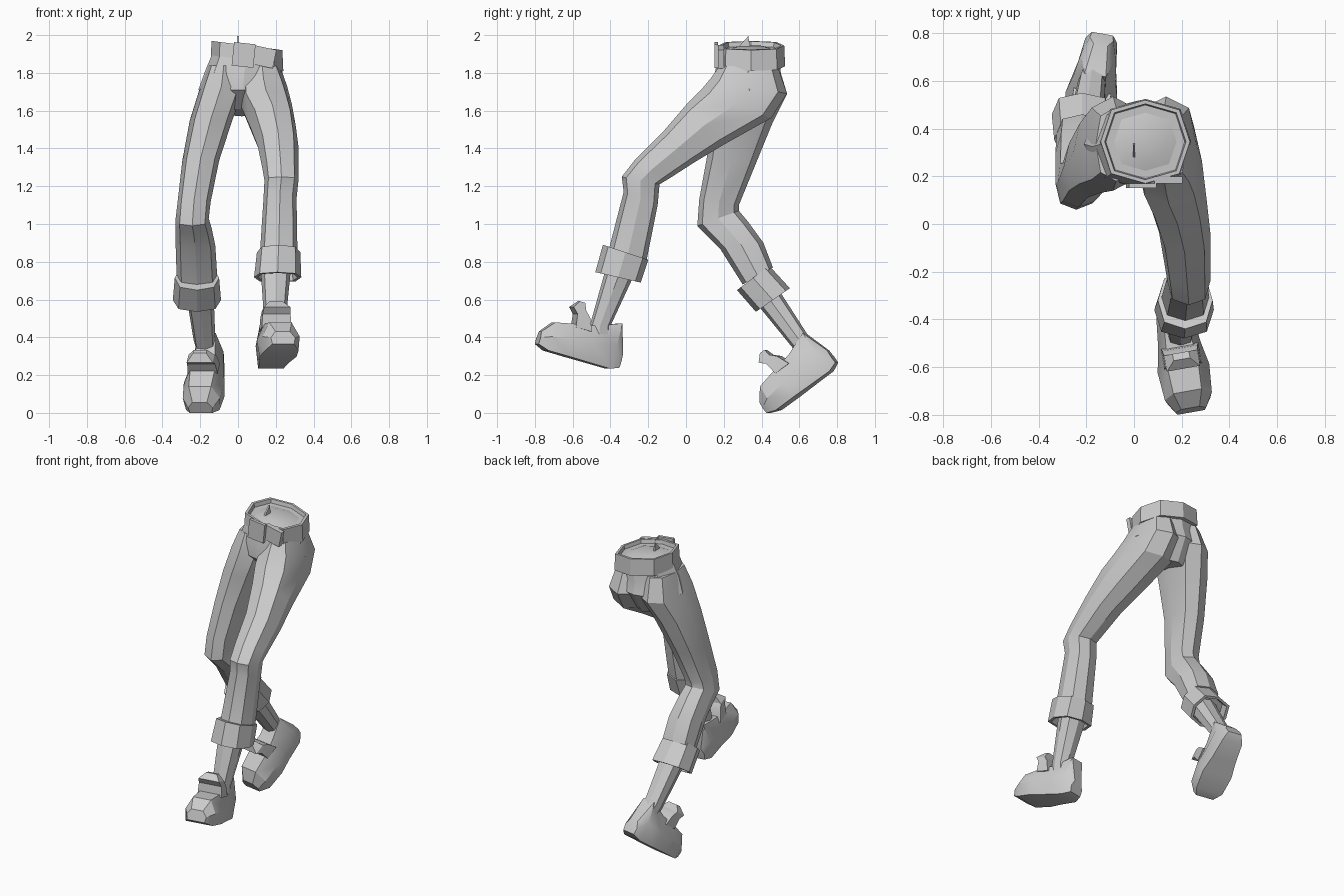
import bpy
import bmesh
import math
from mathutils import Matrix, Vector

cube = bpy.data.objects.get("Cube")
if cube:
    bpy.data.objects.remove(cube, do_unlink=True)

# One flat grey for the whole model
grey = bpy.data.materials.new("plain grey")
grey.use_nodes = True
grey.diffuse_color = (0.6, 0.6, 0.6, 1)
grey.node_tree.nodes["Principled BSDF"].inputs["Base Color"].default_value = (0.6, 0.6, 0.6, 1)


def finish(name, bm, angle=25):
    """Turn a bmesh into a named, shaded object."""
    bmesh.ops.recalc_face_normals(bm, faces=bm.faces)
    mesh = bpy.data.meshes.new(name)
    bm.to_mesh(mesh)
    bm.free()
    mesh.materials.append(grey)
    obj = bpy.data.objects.new(name, mesh)
    bpy.context.collection.objects.link(obj)
    bpy.ops.object.select_all(action='DESELECT')
    obj.select_set(True)
    bpy.context.view_layer.objects.active = obj
    bpy.ops.object.shade_smooth_by_angle(angle=math.radians(angle))
    return obj


def loft(name, rings, angle=25):
    """Skin a list of equal point rings and cap both ends."""
    bm = bmesh.new()
    loops = [[bm.verts.new(p) for p in ring] for ring in rings]
    count = len(loops[0])
    for low, high in zip(loops, loops[1:]):
        for i in range(count):
            j = (i + 1) % count
            bm.faces.new((low[i], low[j], high[j], high[i]))
    bm.faces.new(loops[0])
    bm.faces.new(loops[-1])
    return finish(name, bm, angle)


def ring(section, tilt=0, sides=8):
    """Ring through a front point (y, z), a back point (y, z) and two x limits."""
    fy, fz, by, bz, x_min, x_max = section
    centre = Vector(((x_min + x_max) / 2, (fy + by) / 2, (fz + bz) / 2))
    across = Vector(((x_max - x_min) / 2, 0, -tilt * (x_max - x_min) / 2))
    forward = Vector((0, (fy - by) / 2, (fz - bz) / 2))
    points = []
    for i in range(sides):
        a = math.tau * i / sides
        c, s = math.cos(a), math.sin(a)
        boxy = 1.08 if i % 2 else 1
        points.append(centre + (across * c + forward * s) * boxy)
    return points


def scaled(points, factor, shift=Vector()):
    """Copy of a ring, scaled about its centre and moved."""
    centre = sum(points, Vector()) / len(points)
    return [centre + (p - centre) * factor + shift for p in points]


def limb(name, sections):
    return loft(name, [ring(s) for s in sections])


def cuff(name, top, bottom):
    """Rolled trouser hem: a band with a recessed underside."""
    t, b = ring(top), ring(bottom)
    up = (sum(t, Vector()) - sum(b, Vector())) / len(t)
    return loft(name, [scaled(t, 0.8), t, b, scaled(b, 0.85), scaled(b, 0.8, up * 0.3)])


def shoe(side, origin, pitch, yaw):
    """Chunky shoe from heel to toe, plus its upright tongue."""
    place = (Matrix.Translation(origin) @ Matrix.Rotation(math.radians(yaw), 4, 'Z')
             @ Matrix.Rotation(math.radians(pitch), 4, 'X'))
    # distance from heel, bottom, top, half width
    stations = [(0, .02, .1, .05), (.05, 0, .25, .075), (.18, 0, .2, .09),
                (.28, 0, .18, .11), (.4, 0, .155, .1), (.455, .02, .09, .065)]
    rings = []
    for d, low, high, w in stations:
        mid = low + (high - low) * 0.5
        half = [(w * 0.9, low), (w, mid), (w * 0.6, high)]
        outline = half + [(-x, z) for x, z in reversed(half)]
        rings.append([place @ Vector((x, -d, z)) for x, z in outline])
    loft(side + "_shoe", rings, 30)
    # tongue: distance at back, distance at front, height, half width
    tongue = [(.2, .29, .16, .08), (.23, .3, .23, .075), (.26, .33, .26, .07), (.27, .3, .3, .035)]
    loft(side + "_shoe_tongue", [[place @ Vector(p) for p in
         ((w, -a, h), (w, -b, h), (-w, -b, h), (-w, -a, h))] for a, b, h, w in tongue])


# Pelvis
waist = [(.18, 1.92, .5, 1.92, -.12, .22), (.15, 1.79, .5, 1.79, -.175, .24),
         (.15, 1.71, .52, 1.71, -.21, .265), (.25, 1.61, .44, 1.57, -.05, .09)]
loft("pelvis", [ring(s, t) for s, t in zip(waist, (.13, .08, 0, 0))])

# Belt with a lip and a gently domed filling
belt_top = ring((.17, 1.945, .52, 1.945, -.14, .235), .13)
belt_low = ring((.165, 1.835, .525, 1.835, -.145, .24), .13)
loft("belt", [scaled(belt_low, 0.85), belt_low, belt_top, scaled(belt_top, 0.91),
              scaled(belt_top, 0.87, Vector((0, 0, -.035))),
              scaled(belt_top, 0.45, Vector((0, 0, -.01)))])


def plate(name, centre, size, roll):
    """Small box turned about the front axis."""
    bm = bmesh.new()
    turn = Matrix.Rotation(math.radians(roll), 4, 'Y')
    bmesh.ops.create_cube(bm, size=1, matrix=Matrix.Translation(centre) @ turn
                          @ Matrix.Diagonal((*size, 1)))
    return finish(name, bm)


plate("belt_buckle", (.03, .16, 1.895), (.115, .02, .125), 6)
plate("belt_tail", (.135, .185, 1.885), (.12, .03, .1), 12)

# Small upright fold of cloth at the waist
loft("waist_fold", [[Vector((x, y, z)) for y, z in ((.27, 1.93), (.34, 1.93), (.33, 1.995))]
                    for x in (-.005, .005)])

# Left leg, striding forward
limb("left_trouser_leg", [
    (.18, 1.84, .49, 1.82, .03, .225), (.13, 1.77, .535, 1.69, .01, .26),
    (.08, 1.71, .45, 1.56, .01, .285), (0, 1.63, .2, 1.42, .06, .305),
    (-.12, 1.49, .05, 1.33, .105, .32), (-.27, 1.34, -.09, 1.24, .13, .32),
    (-.34, 1.25, -.14, 1.21, .14, .32), (-.33, 1.17, -.15, 1.1, .135, .31),
    (-.41, .86, -.21, .8, .115, .315)])
cuff("left_cuff", (-.44, .89, -.2, .81, .1, .33), (-.48, .745, -.24, .69, .085, .335))
limb("left_ankle", [(-.42, .78, -.27, .74, .12, .28), (-.51, .46, -.4, .46, .14, .25),
                    (-.53, .36, -.4, .36, .14, .25)])
shoe("left", (.165, -.365, .22), -16, 10)

# Right leg, trailing behind
limb("right_trouser_leg", [
    (.18, 1.84, .49, 1.84, -.16, .01), (.14, 1.73, .535, 1.69, -.205, .03),
    (.13, 1.56, .46, 1.54, -.255, -.03), (.11, 1.35, .37, 1.32, -.295, -.1),
    (.07, 1.13, .28, 1.1, -.32, -.145), (.06, .99, .28, 1.07, -.33, -.155),
    (.1, .95, .33, 1.01, -.33, -.14), (.18, .87, .41, .9, -.33, -.12),
    (.3, .68, .46, .77, -.325, -.11)])
cuff("right_cuff", (.27, .65, .44, .78, -.335, -.1), (.37, .535, .55, .66, -.345, -.09))
limb("right_ankle", [(.34, .62, .46, .7, -.28, -.13), (.56, .35, .64, .42, -.235, -.12),
                     (.62, .27, .7, .34, -.21, -.1)])
shoe("right", (-.13, .81, .25), 36, -10)
